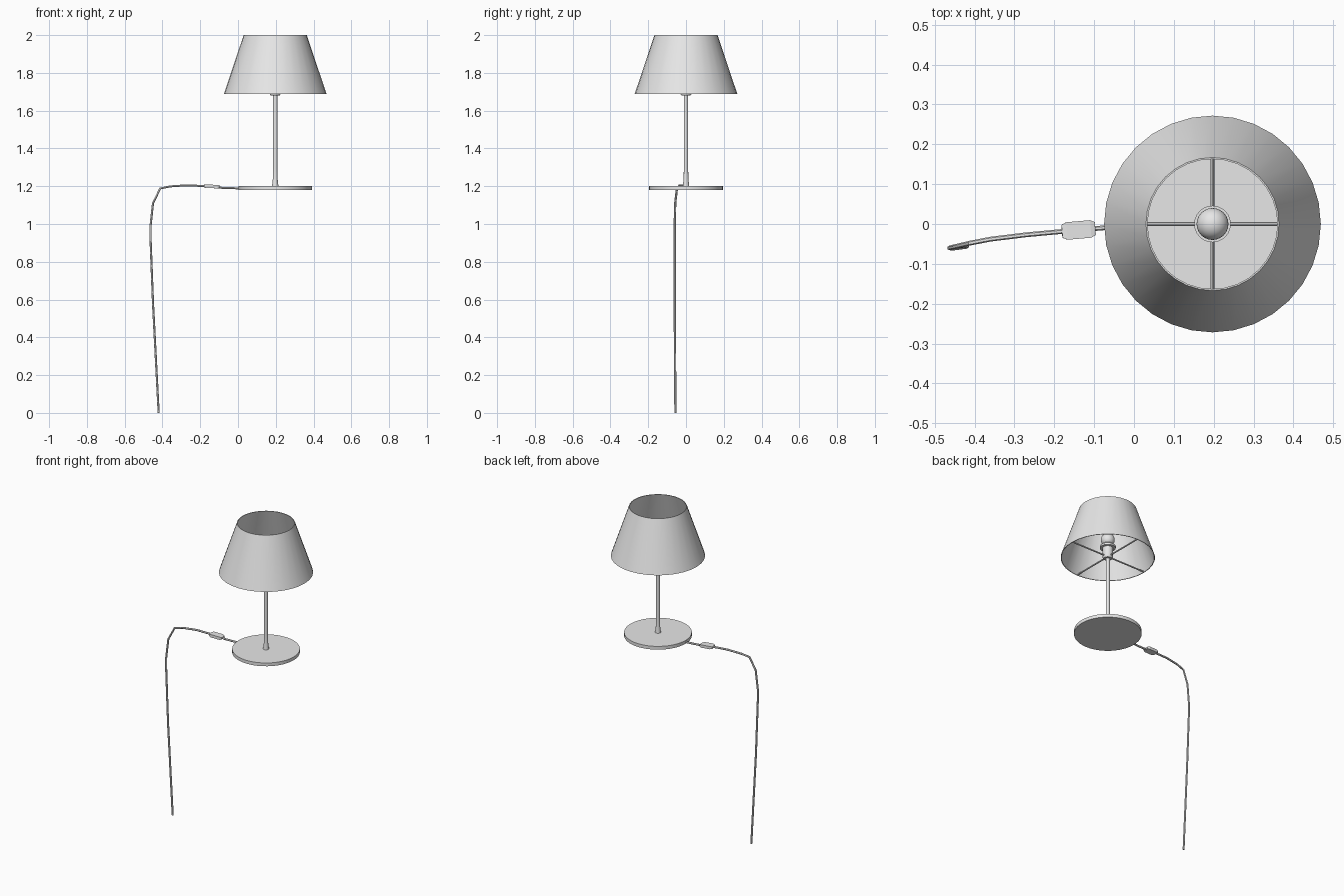
import bpy, bmesh
from math import pi, radians
from mathutils import Matrix, Vector

cube = bpy.data.objects.get("Cube")
if cube:
    bpy.data.objects.remove(cube, do_unlink=True)

AXIS_X = 0.197      # lamp axis
RIM_Z = 1.688       # lower rim of the shade

grey = bpy.data.materials.new("light grey")
grey.use_nodes = True
grey.diffuse_color = (0.8, 0.8, 0.8, 1)
grey.node_tree.nodes["Principled BSDF"].inputs["Base Color"].default_value = (0.8, 0.8, 0.8, 1)


def add_object(name, bm, loc=(0, 0, 0), angle=35):
    mesh = bpy.data.meshes.new(name)
    bmesh.ops.recalc_face_normals(bm, faces=bm.faces)
    bm.to_mesh(mesh)
    bm.free()
    mesh.materials.append(grey)
    mesh.shade_smooth()
    mesh.set_sharp_from_angle(angle=radians(angle))
    obj = bpy.data.objects.new(name, mesh)
    obj.location = loc
    bpy.context.collection.objects.link(obj)
    return obj


def lathe(name, profile, segments=32, closed=False):
    """Spin an (r, z) profile around the lamp axis."""
    bm = bmesh.new()
    verts = [bm.verts.new((r, 0, z)) for r, z in profile]
    pairs = list(zip(verts, verts[1:]))
    if closed:
        pairs.append((verts[-1], verts[0]))
    edges = [bm.edges.new(p) for p in pairs]
    bmesh.ops.spin(bm, geom=verts + edges, cent=(0, 0, 0), axis=(0, 0, 1),
                   angle=2 * pi, steps=segments, use_merge=True)
    bmesh.ops.remove_doubles(bm, verts=bm.verts, dist=1e-5)
    return add_object(name, bm, (AXIS_X, 0, 0))


# Base plate and stem with a small flared foot
lathe("base", [(0, 1.18), (0.195, 1.18), (0.195, 1.201), (0, 1.201)], 48)
lathe("stem", [(0.017, 1.2), (0.0125, 1.24), (0.0115, 1.3), (0.0115, 1.7)], 16)

# Thin open shade
lathe("shade", [(0.272, RIM_Z), (0.167, 2.0), (0.163, 2.0), (0.268, RIM_Z)], 32, True)

# Socket with collar
lathe("socket", [(0, 1.68), (0.024, 1.68), (0.03, 1.69), (0.03, 1.75), (0.046, 1.75),
                 (0.046, 1.762), (0.028, 1.762), (0.028, 1.785), (0, 1.785)], 24)

# Bulb
bm = bmesh.new()
bmesh.ops.create_uvsphere(bm, u_segments=24, v_segments=16, radius=0.04)
add_object("bulb", bm, (AXIS_X, 0, 1.805))

# Crossed bars carrying the shade
for name, axis in (("shade_bar_across", 'Y'), ("shade_bar_deep", 'X')):
    bm = bmesh.new()
    bmesh.ops.create_cone(bm, cap_ends=True, segments=8, radius1=0.0045, radius2=0.0045,
                          depth=0.536, matrix=Matrix.Rotation(pi / 2, 4, axis))
    add_object(name, bm, (AXIS_X, 0, RIM_Z + 0.006))

# Hanging cord
path = [(0.03, 0, 1.188), (-0.08, -0.01, 1.191), (-0.14, -0.015, 1.199),
        (-0.27, -0.027, 1.205), (-0.36, -0.038, 1.199), (-0.412, -0.048, 1.188),
        (-0.45, -0.057, 1.11), (-0.463, -0.06, 0.99), (-0.463, -0.06, 0.92),
        (-0.45, -0.06, 0.58), (-0.42, -0.056, 0)]
curve = bpy.data.curves.new("cord_path", 'CURVE')
curve.dimensions = '3D'
curve.bevel_depth = 0.006
curve.bevel_resolution = 1
curve.use_fill_caps = True
spline = curve.splines.new('POLY')
spline.points.add(len(path) - 1)
for point, co in zip(spline.points, path):
    point.co = (*co, 1)
helper = bpy.data.objects.new("cord_path", curve)
bpy.context.collection.objects.link(helper)
cord_mesh = bpy.data.meshes.new_from_object(
    helper.evaluated_get(bpy.context.evaluated_depsgraph_get()))
bpy.data.objects.remove(helper, do_unlink=True)
bm = bmesh.new()
bm.from_mesh(cord_mesh)
bpy.data.meshes.remove(cord_mesh)
add_object("cord", bm, angle=50)

# Inline switch: flat block with tapered ends
bm = bmesh.new()
rings = []
for x, half_w, half_h in ((-0.042, 0.016, 0.006), (-0.03, 0.022, 0.009),
                          (0.03, 0.022, 0.009), (0.042, 0.016, 0.006)):
    rings.append([bm.verts.new((x, sy * half_w, sz * half_h))
                  for sy, sz in ((-1, -1), (1, -1), (1, 1), (-1, 1))])
for a, b in zip(rings, rings[1:]):
    for i in range(4):
        j = (i + 1) % 4
        bm.faces.new((a[i], a[j], b[j], b[i]))
bm.faces.new(rings[0])
bm.faces.new(rings[-1])
switch = add_object("cord_switch", bm, (-0.139, -0.015, 1.199), angle=10)
switch.rotation_euler = (0, radians(3), radians(5))
